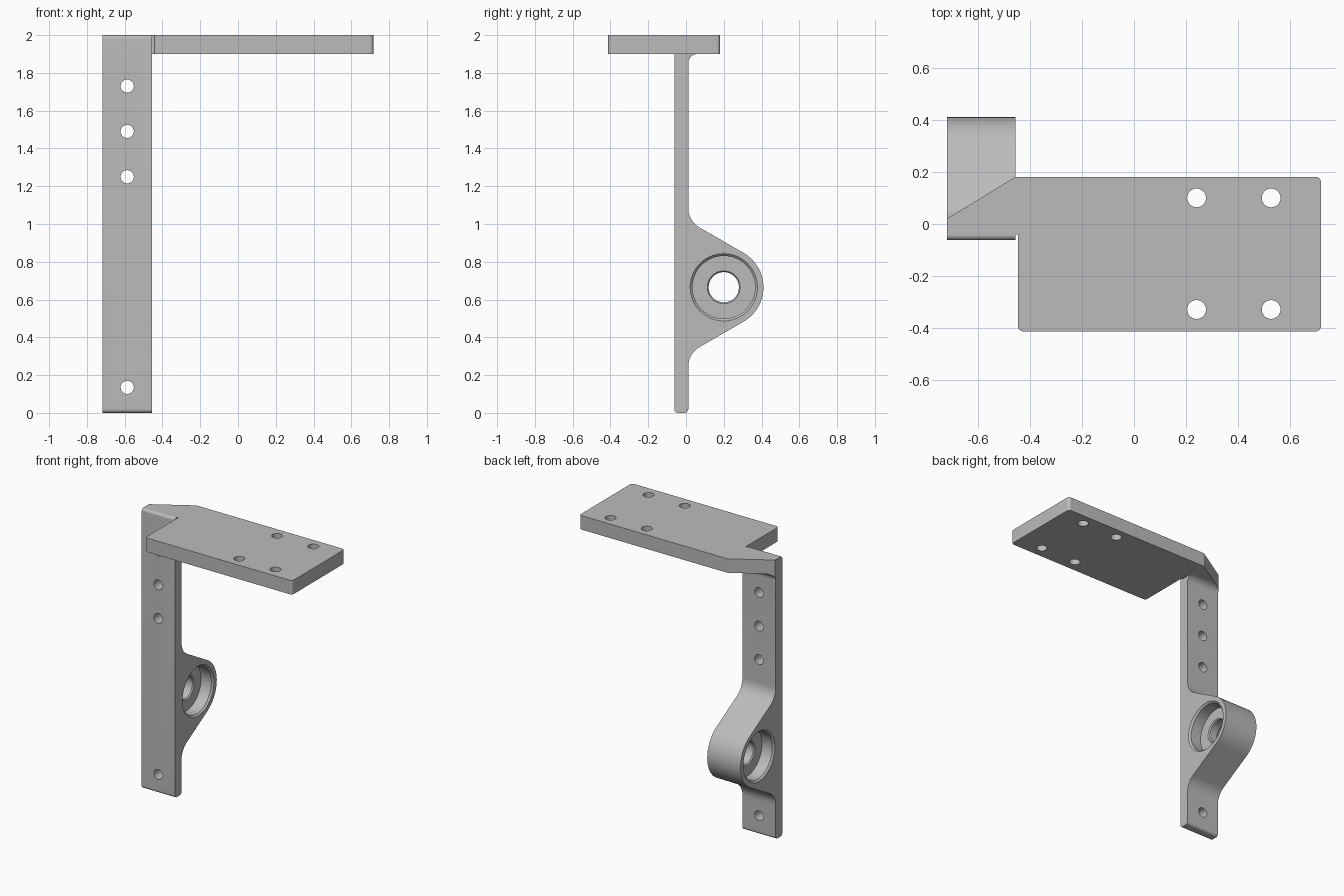
import bpy, bmesh, math
from mathutils import Vector, Matrix

cube = bpy.data.objects.get("Cube")
if cube:
    bpy.data.objects.remove(cube, do_unlink=True)

grey = bpy.data.materials.new("machined grey")
grey.use_nodes = True
grey.diffuse_color = (0.5, 0.5, 0.5, 1)
grey.node_tree.nodes["Principled BSDF"].inputs["Base Color"].default_value = (0.5, 0.5, 0.5, 1)


def rounded(corners, steps=10):
    """Outline from (u, v, radius) corners, each replaced by a tangent arc."""
    out = []
    for i, (u, v, r) in enumerate(corners):
        p = Vector((u, v))
        if not r:
            out.append(p)
            continue
        a = (Vector(corners[i - 1][:2]) - p).normalized()
        b = (Vector(corners[(i + 1) % len(corners)][:2]) - p).normalized()
        half = a.angle(b) / 2
        centre = p + (a + b).normalized() * r / math.sin(half)
        start = p + a * r / math.tan(half) - centre
        end = p + b * r / math.tan(half) - centre
        n = steps * 3 if r > 0.15 else steps
        sweep = math.pi - 2 * half
        for k in range(n + 1):
            t = k / n
            out.append(centre + (start * math.sin((1 - t) * sweep)
                                 + end * math.sin(t * sweep)) / math.sin(sweep))
    return out


def finish(name, bm):
    bmesh.ops.recalc_face_normals(bm, faces=bm.faces)
    mesh = bpy.data.meshes.new(name)
    bm.to_mesh(mesh)
    bm.free()
    mesh.materials.append(grey)
    obj = bpy.data.objects.new(name, mesh)
    bpy.context.collection.objects.link(obj)
    return obj


def prism(name, outline, axis, low, high):
    """Extrude an outline along x (outline in y, z) or z (outline in x, y)."""
    bm = bmesh.new()
    place = (lambda p: (low, p.x, p.y)) if axis == "x" else (lambda p: (p.x, p.y, low))
    face = bm.faces.new([bm.verts.new(place(p)) for p in outline])
    new = bmesh.ops.extrude_face_region(bm, geom=[face])["geom"]
    shift = Vector((high - low, 0, 0)) if axis == "x" else Vector((0, 0, high - low))
    bmesh.ops.translate(bm, vec=shift, verts=[g for g in new if isinstance(g, bmesh.types.BMVert)])
    return finish(name, bm)


def drill(name, location, radius, turn=0):
    bm = bmesh.new()
    matrix = Matrix.Translation(location) @ Matrix.Rotation(turn, 4, "X")
    bmesh.ops.create_cone(bm, cap_ends=True, segments=32, radius1=radius,
                          radius2=radius, depth=0.3, matrix=matrix)
    return finish(name, bm)


def combine(target, other, operation):
    mod = target.modifiers.new("join", "BOOLEAN")
    mod.operation, mod.object, mod.solver = operation, other, "EXACT"
    bpy.context.view_layer.objects.active = target
    bpy.ops.object.modifier_apply(modifier=mod.name)
    bpy.data.objects.remove(other, do_unlink=True)


LEFT, RIGHT = -0.718, -0.455
FRONT, BACK = -0.062, 0.012
MID = (LEFT + RIGHT) / 2
BORE_Y, BORE_Z = 0.2, 0.665

# Upright with bearing lug and the fillet under the shelf
side = rounded([
    (FRONT, 0, 0.02), (BACK, 0, 0.02),
    (BACK, 0.314, 0.12), (0.62, BORE_Z, 0.21), (BACK, 1.016, 0.12),
    (BACK, 1.9, 0.05), (0.07, 1.9, 0), (0.07, 2, 0), (FRONT, 2, 0.02)])
bracket = prism("bracket", side, "x", LEFT, RIGHT)

# Shelf with a tab over the upright
plan = rounded([
    (-0.445, -0.412, 0.02), (0.717, -0.412, 0.02), (0.717, 0.181, 0.02),
    (LEFT, 0.181, 0), (LEFT, -0.04, 0), (-0.445, -0.04, 0)])
combine(bracket, prism("shelf", plan, "z", 1.9, 2), "UNION")

# Slanted trim across the tab and its fillet
slant = [Vector(p) for p in ((-0.758, -0.004), (-0.425, 0.199), (-0.758, 0.199))]
combine(bracket, prism("slant_cutter", slant, "z", 1.8, 2.1), "DIFFERENCE")

# Mounting holes
for z in (0.135, 1.25, 1.49, 1.73):
    combine(bracket, drill("upright_hole", (MID, 0, z), 0.035, math.pi / 2), "DIFFERENCE")
for x in (0.24, 0.526):
    for y in (0.1, -0.328):
        combine(bracket, drill("shelf_hole", (x, y, 1.95), 0.036), "DIFFERENCE")

# Bearing bore: chamfered recess on both sides with a smaller through hole
face = RIGHT - MID
half = [(face + 0.03, 0), (face + 0.03, 0.178), (face, 0.178), (face - 0.012, 0.166),
        (0.038, 0.166), (0.038, 0.087), (0.03, 0.08)]
section = half + [(-d, r) for d, r in reversed(half)]
bm = bmesh.new()
verts = [bm.verts.new((MID + d, BORE_Y + r, BORE_Z)) for d, r in section]
edges = [bm.edges.new(pair) for pair in zip(verts, verts[1:])]
bmesh.ops.spin(bm, geom=verts + edges, cent=(MID, BORE_Y, BORE_Z), axis=(1, 0, 0),
               angle=math.tau, steps=64)
bmesh.ops.remove_doubles(bm, verts=bm.verts, dist=0.0001)
combine(bracket, finish("bore_cutter", bm), "DIFFERENCE")

# Smooth curves, sharp machined edges
bpy.ops.object.select_all(action="DESELECT")
bracket.select_set(True)
bpy.context.view_layer.objects.active = bracket
bpy.ops.object.shade_smooth_by_angle(angle=math.radians(25))
